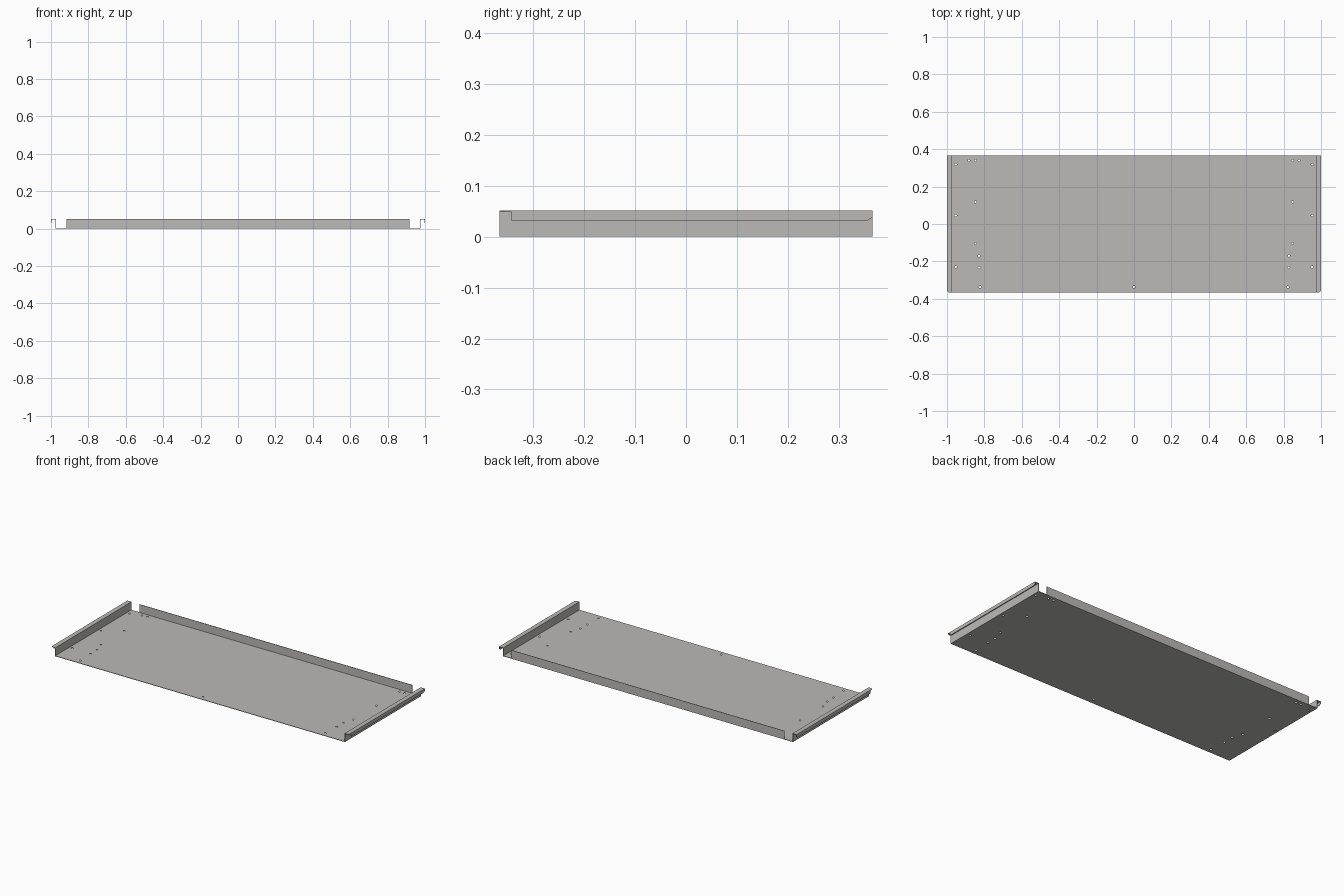
import bpy, bmesh, math
from mathutils import Vector

if "Cube" in bpy.data.objects:
    bpy.data.objects.remove(bpy.data.objects["Cube"])

T = 0.003            # sheet thickness
W, D, H = 0.975, 0.366, 0.052

steel = bpy.data.materials.new("warm_grey_steel")
steel.diffuse_color = (0.50, 0.49, 0.475, 1)
steel.use_nodes = True
steel.node_tree.nodes["Principled BSDF"].inputs["Base Color"].default_value = steel.diffuse_color


def prism(name, pts, vec):
    """Extrude a planar outline along vec."""
    bm = bmesh.new()
    face = bm.faces.new([bm.verts.new(p) for p in pts])
    out = bmesh.ops.extrude_face_region(bm, geom=[face], use_keep_orig=True)
    verts = [g for g in out["geom"] if isinstance(g, bmesh.types.BMVert)]
    bmesh.ops.translate(bm, verts=verts, vec=Vector(vec))
    bmesh.ops.recalc_face_normals(bm, faces=bm.faces)
    me = bpy.data.meshes.new(name)
    bm.to_mesh(me)
    bm.free()
    me.materials.append(steel)
    ob = bpy.data.objects.new(name, me)
    bpy.context.collection.objects.link(ob)
    return ob


# Base plate: flat outline with drilled holes
half_holes = [(0.953, 0.318), (0.883, 0.34), (0.848, 0.34), (0.848, 0.118),
              (0.953, 0.045), (0.848, -0.104), (0.829, -0.17),
              (0.953, -0.23), (0.827, -0.233), (0.823, -0.337)]
holes = [(s * x, y) for x, y in half_holes for s in (-1, 1)] + [(0, -0.337)]
loops = [[(-W, -D), (W, -D), (W, D), (-W, D)]]
for hx, hy in holes:
    loops.append([(hx + 0.006 * math.cos(a * math.pi / 8),
                   hy + 0.006 * math.sin(a * math.pi / 8)) for a in range(16)])
curve = bpy.data.curves.new("plate_outline", 'CURVE')
curve.dimensions = '2D'
curve.fill_mode = 'BOTH'
curve.extrude = T / 2
for loop in loops:
    sp = curve.splines.new('POLY')
    sp.points.add(len(loop) - 1)
    for p, (x, y) in zip(sp.points, loop):
        p.co = (x, y, 0, 1)
    sp.use_cyclic_u = True
tmp = bpy.data.objects.new("plate_outline", curve)
bpy.context.collection.objects.link(tmp)
dg = bpy.context.evaluated_depsgraph_get()
mesh = bpy.data.meshes.new_from_object(tmp.evaluated_get(dg))
bpy.data.objects.remove(tmp)
mesh.materials.clear()
mesh.materials.append(steel)
for poly in mesh.polygons:
    poly.use_smooth = False
plate = bpy.data.objects.new("base_plate", mesh)
plate.location.z = T / 2
bpy.context.collection.objects.link(plate)

# Back flange, shorter than the plate
prism("back_flange", [(-0.917, D - T, 0), (0.917, D - T, 0),
                      (0.917, D - T, H), (-0.917, D - T, H)], (0, T, 0))

# Side rails: upright wall, outward top ledge, hanging lip
for side, s in (("left", -1), ("right", 1)):
    prism(side + "_wall", [(s * x, -D, z) for x, z in
          [(W - T, 0), (W, 0), (W, H - T), (W - T, H - T)]], (0, 2 * D, 0))
    prism(side + "_ledge", [(s * x, y, H - T) for x, y in
          [(W - T, -D), (0.992, -D), (1.0, -D + 0.008), (1.0, D), (W - T, D)]],
          (0, 0, T))
    prism(side + "_lip", [(s * (1 - T), y, z) for y, z in
          [(-0.343, H - T), (-0.343, 0.031), (0.356, 0.031),
           (D, 0.038), (D, H - T)]], (s * T, 0, 0))
